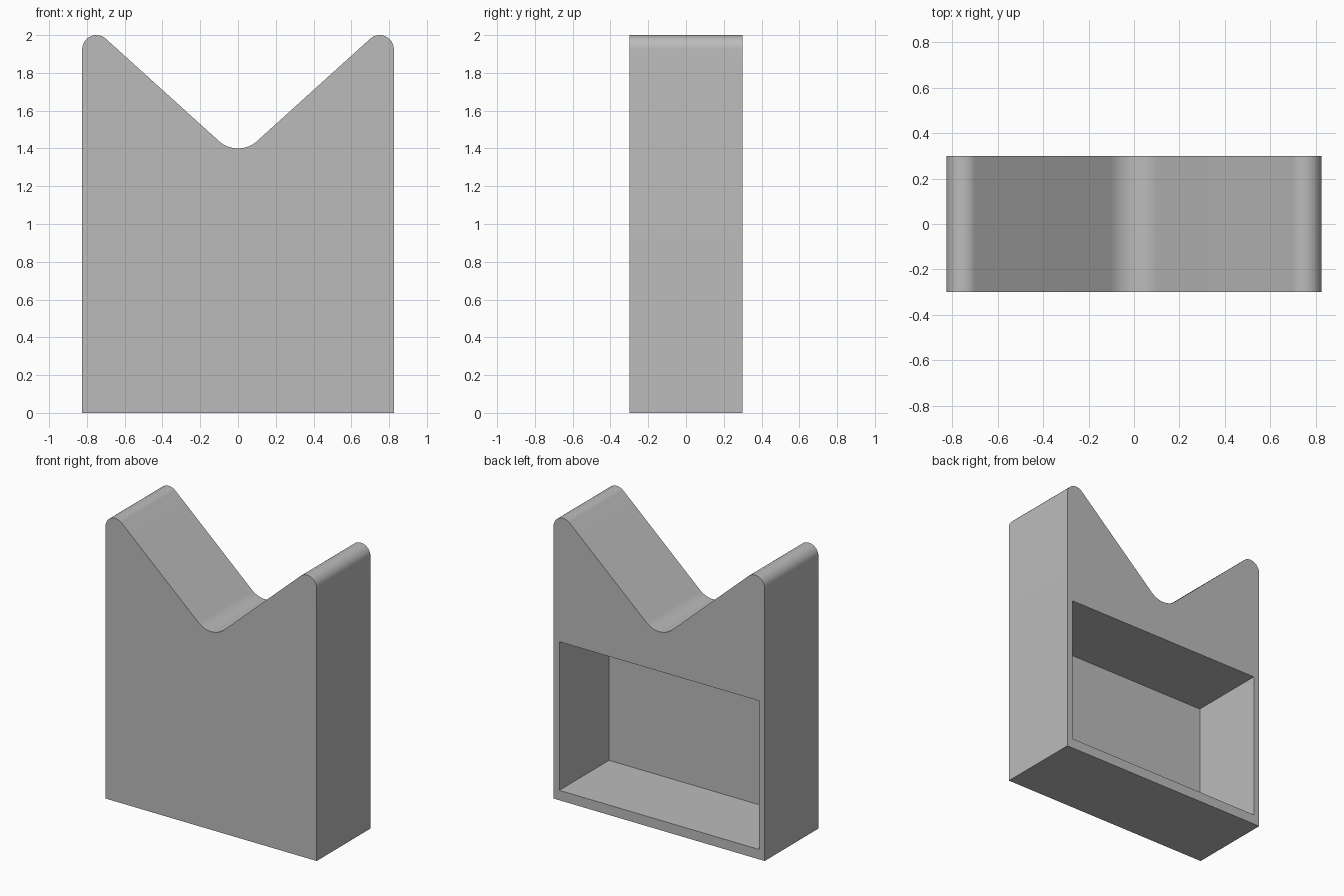
import bpy, bmesh, math

old = bpy.data.objects.get("Cube")
if old:
    bpy.data.objects.remove(old, do_unlink=True)

HALF_W, HALF_D = 0.825, 0.30
TIP_R, DIP_R = 0.075, 0.15
TIP = (HALF_W - TIP_R, 2 - TIP_R)    # centre of the rounded tip
DIP_Z = 1.4 + DIP_R                  # centre of the rounded dip
WALL, POCKET_LOW, POCKET_HIGH = 0.045, 0.07, 1.12

grey = bpy.data.materials.new("plain grey")
grey.use_nodes = True
grey.diffuse_color = (0.5, 0.5, 0.5, 1)
grey.node_tree.nodes["Principled BSDF"].inputs["Base Color"].default_value = grey.diffuse_color


def arc(cx, cz, r, start, end, steps=16):
    return [(cx + r * math.cos(start + (end - start) * i / steps),
             cz + r * math.sin(start + (end - start) * i / steps)) for i in range(steps + 1)]


def prism(name, outline, y0, y1):
    """Extrude an x-z outline from y0 to y1."""
    bm = bmesh.new()
    face = bm.faces.new([bm.verts.new((x, y0, z)) for x, z in outline])
    made = bmesh.ops.extrude_face_region(bm, geom=[face])["geom"]
    bmesh.ops.translate(bm, vec=(0, y1 - y0, 0),
                        verts=[v for v in made if isinstance(v, bmesh.types.BMVert)])
    bmesh.ops.recalc_face_normals(bm, faces=bm.faces)
    mesh = bpy.data.meshes.new(name)
    bm.to_mesh(mesh)
    bm.free()
    mesh.materials.append(grey)
    obj = bpy.data.objects.new(name, mesh)
    bpy.context.collection.objects.link(obj)
    return obj


# Slope of the line tangent to both the dip and the tip
dx, dz = TIP[0], TIP[1] - DIP_Z
slope = math.atan2(dz, dx) + math.asin((TIP_R + DIP_R) / math.hypot(dx, dz))

# Right half of the outline, mirrored to close the profile
half = [(HALF_W, 0)]
half += arc(*TIP, TIP_R, 0, math.pi / 2 + slope)
half += arc(0, DIP_Z, DIP_R, slope - math.pi / 2, -math.pi / 2)
outline = half + [(-x, z) for x, z in reversed(half[:-1])]
body = prism("notched_holder_body", outline, -HALF_D, HALF_D)

# Rectangular pocket open at the back
px = HALF_W - WALL
pocket = prism("pocket_cutter", [(-px, POCKET_LOW), (px, POCKET_LOW),
                                 (px, POCKET_HIGH), (-px, POCKET_HIGH)],
               -HALF_D + WALL, HALF_D + 0.1)
pocket.hide_render = True
cut = body.modifiers.new("pocket", 'BOOLEAN')
cut.operation, cut.solver, cut.object = 'DIFFERENCE', 'EXACT', pocket

bpy.ops.object.select_all(action='DESELECT')
body.select_set(True)
bpy.context.view_layer.objects.active = body
bpy.ops.object.modifier_apply(modifier=cut.name)
bpy.data.objects.remove(pocket, do_unlink=True)
bpy.ops.object.shade_smooth_by_angle(angle=math.radians(30))
